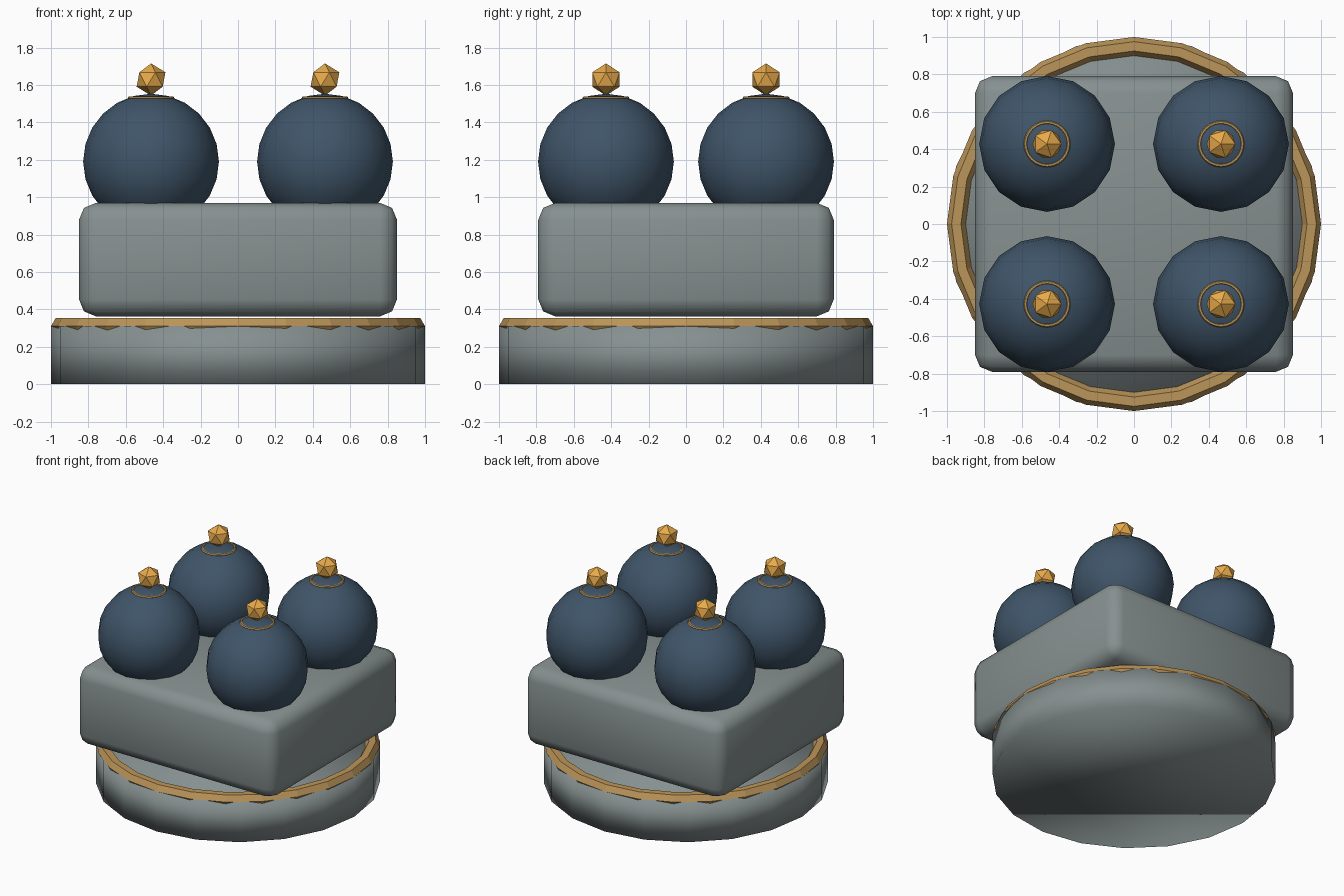
import bpy
from math import radians

if "Cube" in bpy.data.objects:
    bpy.data.objects.remove(bpy.data.objects["Cube"])


def material(name, rgb):
    m = bpy.data.materials.new(name)
    m.diffuse_color = (*rgb, 1)
    m.use_nodes = True
    m.node_tree.nodes["Principled BSDF"].inputs["Base Color"].default_value = m.diffuse_color
    return m


STONE = material("stone", (0.24, 0.28, 0.28))
BLUE = material("dark_blue", (0.05, 0.09, 0.14))
BRASS = material("brass", (0.50, 0.30, 0.10))
GOLD = material("gold", (0.80, 0.40, 0.07))


def finish(name, mat, smooth=None):
    o = bpy.context.object
    o.name = name
    o.data.materials.append(mat)
    if smooth == "all":
        bpy.ops.object.shade_smooth()
    elif smooth:
        bpy.ops.object.shade_smooth_by_angle(angle=radians(smooth))
    return o


def ring(name, loc, major, minor, segs, sides):
    bpy.ops.mesh.primitive_torus_add(location=loc, major_radius=major, minor_radius=minor,
                                     major_segments=segs, minor_segments=sides)
    return finish(name, BRASS)


# Round base, smooth shaded over its edges
bpy.ops.mesh.primitive_cylinder_add(vertices=20, radius=1, depth=0.31, location=(0, 0, 0.155))
finish("base", STONE, "all")

# Faceted trim around the top of the base
ring("base_trim", (0, 0, 0.31), 0.95, 0.05, 24, 6)

# Block with rounded edges
bpy.ops.mesh.primitive_cube_add(size=1, location=(0, 0, 0.666))
block = bpy.context.object
block.scale = (1.70, 1.58, 0.606)
bpy.ops.object.transform_apply(location=False, rotation=False, scale=True)
bevel = block.modifiers.new("rounded_edges", "BEVEL")
bevel.width = 0.09
bevel.segments = 2
finish("block", STONE, "all")

# Four domes, each with a thin collar and a faceted finial
for fb, y in (("front", -0.428), ("back", 0.428)):
    for lr, x in (("left", -0.465), ("right", 0.465)):
        tag = f"{fb}_{lr}"
        bpy.ops.mesh.primitive_uv_sphere_add(segments=16, ring_count=12, radius=0.363,
                                             location=(x, y, 1.19))
        finish(f"dome_{tag}", BLUE, "all")
        ring(f"collar_{tag}", (x, y, 1.53), 0.115, 0.01, 24, 6)
        bpy.ops.mesh.primitive_ico_sphere_add(subdivisions=1, radius=0.086,
                                              location=(x, y, 1.629))
        finish(f"finial_{tag}", GOLD)
